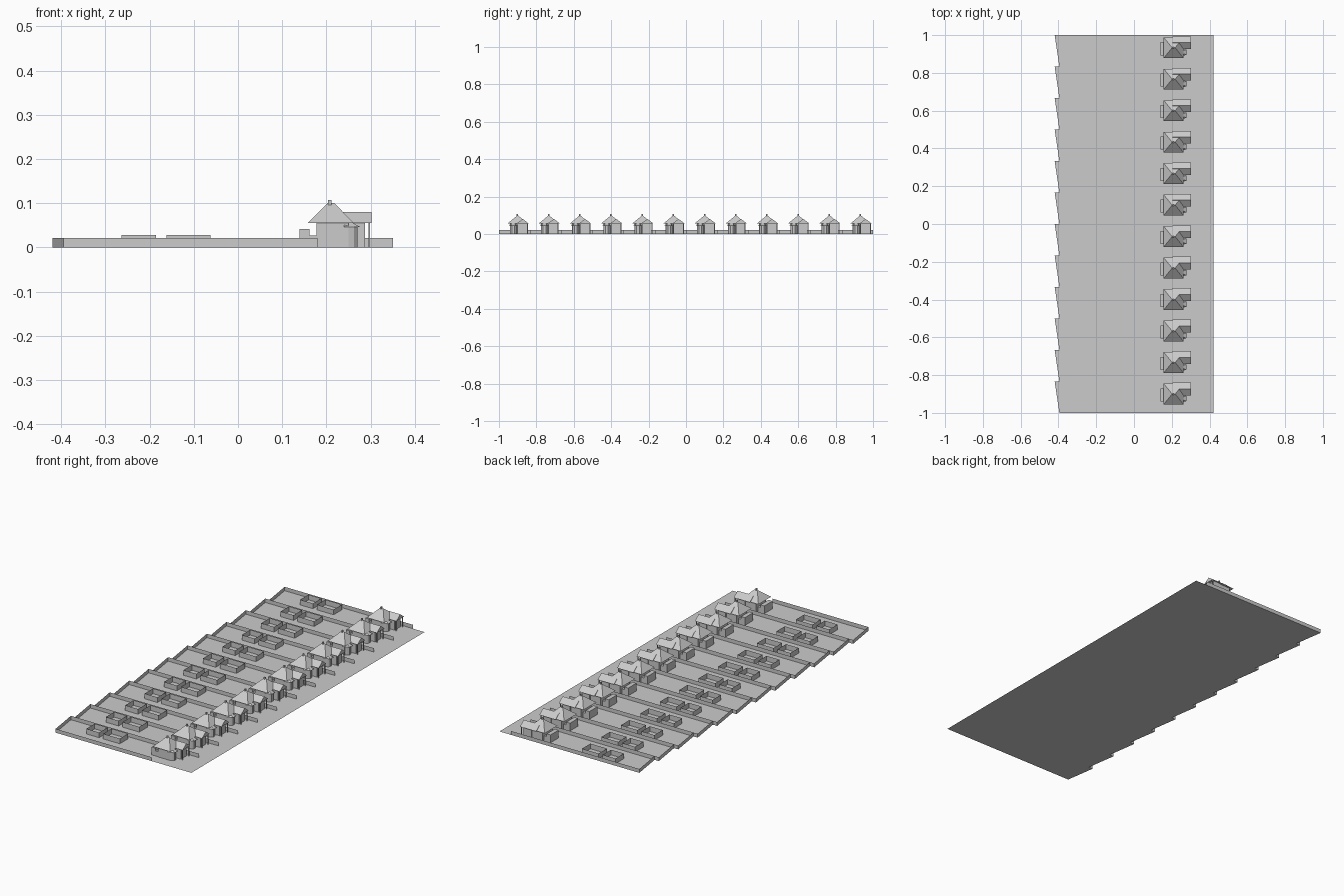
import bpy, bmesh

if "Cube" in bpy.data.objects:
    bpy.data.objects.remove(bpy.data.objects["Cube"])

N = 12
P = 2 / N
objs = bpy.context.collection.objects


def mesh(name, verts, faces):
    me = bpy.data.meshes.new(name)
    me.from_pydata(verts, [], faces)
    bm = bmesh.new()
    bm.from_mesh(me)
    bmesh.ops.recalc_face_normals(bm, faces=bm.faces)
    bm.to_mesh(me)
    bm.free()
    return me


def prism(name, outline, z0, z1, caps=True):
    n = len(outline)
    verts = [(x, y, z) for z in (z0, z1) for x, y in outline]
    faces = [(i, (i + 1) % n, n + (i + 1) % n, n + i) for i in range(n)]
    if caps:
        faces += [tuple(range(n)), tuple(range(n, 2 * n))]
    return mesh(name, verts, faces)


def box(name, x0, x1, y0, y1, z0, z1, caps=True):
    return prism(name, [(x0, y0), (x1, y0), (x1, y1), (x0, y1)], z0, z1, caps)


def hip_roof(name, x0, x1, y0, y1, z0, ridge_a, ridge_b):
    # ridge runs along x between the two ridge points
    verts = [(x0, y0, z0), (x1, y0, z0), (x1, y1, z0), (x0, y1, z0), ridge_a, ridge_b]
    return mesh(name, verts, [(0, 1, 5, 4), (1, 2, 5), (2, 3, 4, 5), (3, 0, 4), (0, 3, 2, 1)])


# ground sheet with a stepped rear edge
edge = []
for k in range(N):
    edge += [(-0.395, -1 + k * P, 0), (-0.42, -1 + (k + 1) * P, 0)]
ground = [(0.42, -1, 0)] + edge[::-1][-0:] + [(0.42, 1, 0)]
ground = [(0.42, 1, 0)] + edge[::-1] + [(0.42, -1, 0)]
objs.link(bpy.data.objects.new("ground", mesh("ground", ground, [tuple(range(len(ground)))])))

# plot wall: thin sheet around three sides of each garden
path = [(0.18, 0), (-0.395, 0), (-0.42, P), (0.35, P)]
wall = mesh("garden_wall",
            [(x, y, z) for z in (0, 0.021) for x, y in path],
            [(i, i + 1, i + 5, i + 4) for i in range(3)])

parts = [
    wall,
    # open raised beds
    box("rear_bed", -0.263, -0.186, 0.075, 0.147, 0, 0.028, False),
    box("middle_bed", -0.162, -0.062, 0.075, 0.147, 0, 0.028, False),
    # main house
    box("house_body", 0.178, 0.25, 0.058, 0.145, 0, 0.056),
    hip_roof("main_roof", 0.157, 0.262, 0.045, 0.155, 0.055,
             (0.202, 0.1, 0.1), (0.218, 0.1, 0.1)),
    box("chimney", 0.204, 0.212, 0.095, 0.103, 0.085, 0.107),
    # rear extension
    box("rear_extension", 0.139, 0.162, 0.06, 0.13, 0, 0.042),
    box("rear_link", 0.16, 0.18, 0.06, 0.13, 0, 0.027),
    # front wing with gabled roof
    box("front_wing", 0.24, 0.287, 0.1, 0.15, 0, 0.056),
    hip_roof("wing_roof", 0.205, 0.302, 0.093, 0.16, 0.055,
             (0.205, 0.127, 0.08), (0.302, 0.127, 0.08)),
    box("porch_post_left", 0.295, 0.299, 0.098, 0.102, 0, 0.056),
    box("porch_post_right", 0.295, 0.299, 0.151, 0.155, 0, 0.056),
    # bay window
    prism("bay_window", [(0.248, 0.058), (0.262, 0.062), (0.27, 0.07),
                         (0.27, 0.084), (0.262, 0.092), (0.248, 0.096)], 0, 0.046),
    mesh("bay_roof", [(0.24, 0.052, 0.046), (0.277, 0.062, 0.046), (0.277, 0.09, 0.046),
                      (0.24, 0.1, 0.046), (0.24, 0.077, 0.066)],
         [(0, 1, 4), (1, 2, 4), (2, 3, 4), (3, 0, 4), (0, 3, 2, 1)]),
]

# repeat the plot and house along the street
for k in range(N):
    for me in parts:
        ob = bpy.data.objects.new(f"{me.name}_{k + 1}", me)
        ob.location.y = -1 + k * P
        objs.link(ob)
